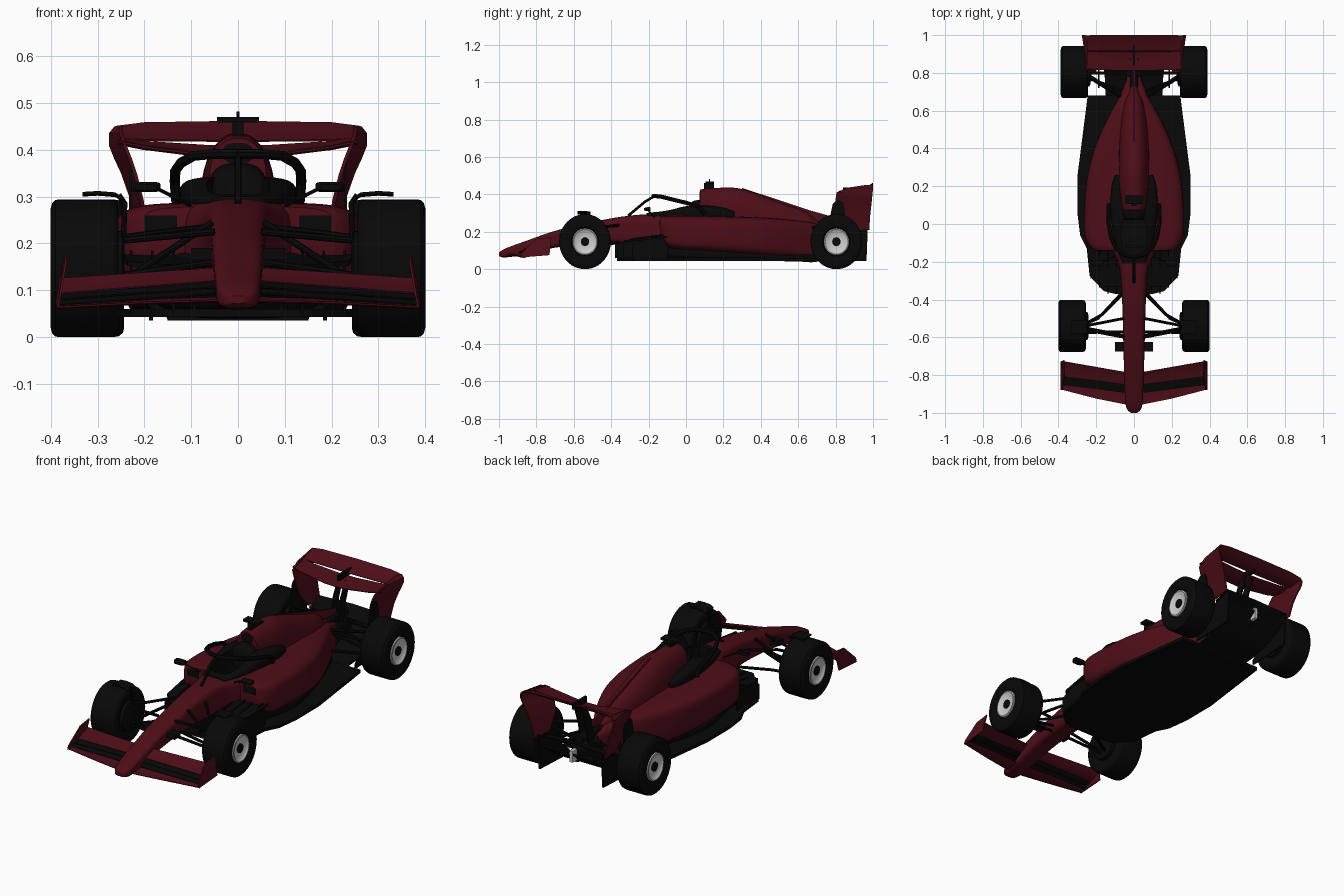
import bpy, bmesh, math
from mathutils import Vector

if "Cube" in bpy.data.objects:
    bpy.data.objects.remove(bpy.data.objects["Cube"])

def material(name, col):
    m = bpy.data.materials.new(name)
    m.diffuse_color = (*col, 1)
    m.use_nodes = True
    m.node_tree.nodes["Principled BSDF"].inputs["Base Color"].default_value = m.diffuse_color
    return m

RED = material("red_paint", (0.075, 0.004, 0.009))
BLACK = material("black_carbon", (0.0025, 0.0025, 0.0025))

# ---------- helpers ----------
def skin(name, rings, mat, mirror=False):
    """Bridge a list of closed rings and cap both ends."""
    bm = bmesh.new()
    vs = [[bm.verts.new(p) for p in r] for r in rings]
    n = len(vs[0])
    for a, b in zip(vs, vs[1:]):
        for i in range(n):
            bm.faces.new((a[i], a[(i + 1) % n], b[(i + 1) % n], b[i]))
    bm.faces.new(vs[0])
    bm.faces.new(vs[-1])
    bmesh.ops.recalc_face_normals(bm, faces=bm.faces)
    me = bpy.data.meshes.new(name)
    bm.to_mesh(me)
    bm.free()
    ob = bpy.data.objects.new(name, me)
    bpy.context.collection.objects.link(ob)
    if mat:
        me.materials.append(mat)
    if mirror:
        ob.modifiers.new("mirror", 'MIRROR')
    return ob

def smooth(secs, k=4):
    """Catmull-Rom resampling of section tuples."""
    out = []
    for i in range(len(secs) - 1):
        p = [Vector(secs[max(0, min(len(secs) - 1, i + j))]) for j in (-1, 0, 1, 2)]
        for s in range(k):
            t = s / k
            out.append(p[1] + 0.5 * t * (p[2] - p[0] + t * (2 * p[0] - 5 * p[1] + 4 * p[2] - p[3]
                       + t * (3 * (p[1] - p[2]) + p[3] - p[0]))))
    return out + [Vector(secs[-1])]

def loft(name, secs, mat, n=3.0, seg=36, x=0, mirror=False):
    """Superellipse body along y; section = (y, half width, z bottom, z top)."""
    rings = []
    for y, w, zb, zt in smooth([Vector(s) for s in secs]):
        ring = []
        for i in range(seg):
            a = 2 * math.pi * (i + .5) / seg
            c, s = math.cos(a), math.sin(a)
            ring.append((x + w * math.copysign(abs(c) ** (2 / n), c), y,
                         (zb + zt) / 2 + (zt - zb) / 2 * math.copysign(abs(s) ** (2 / n), s)))
        rings.append(ring)
    return skin(name, rings, mat, mirror)

def plate(name, pts, axis, a, b, mat, mirror=False):
    """Extruded outline: axis z takes (x, y) points, axis x takes (y, z)."""
    f = (lambda p, d: (p[0], p[1], d)) if axis == 'z' else (lambda p, d: (d, p[0], p[1]))
    return skin(name, [[f(p, d) for p in pts] for d in (a, b)], mat, mirror)

def box(name, x, y, z, mat, mirror=False):
    pts = [(x[0], y[0]), (x[1], y[0]), (x[1], y[1]), (x[0], y[1])]
    return plate(name, pts, 'z', z[0], z[1], mat, mirror)

def wing(name, secs, mat, th=.006, sag=.12):
    """Mirrored aerofoil; section = (x, lead y, lead z, trail y, trail z)."""
    rings = []
    for x, y0, z0, y1, z1 in secs:
        le, d = Vector((x, y0, z0)), Vector((0, y1 - y0, z1 - z0))
        nrm = Vector((0, -d.z, d.y)).normalized()
        def pt(t, s):
            h = th * math.sqrt(t) * (1 - t) * 1.3 + .001
            return le + d * t + nrm * (s * h - sag * d.length * 4 * t * (1 - t) * .5)
        rings.append([pt(t, 1) for t in (.01, .15, .4, .7, 1)] + [pt(t, -1) for t in (1, .7, .4, .15, .01)])
    return skin(name, rings, mat, True)

def rods(name, paths, r, mat=BLACK, mirror=True):
    cu = bpy.data.curves.new(name, 'CURVE')
    cu.dimensions, cu.bevel_depth, cu.bevel_resolution, cu.use_fill_caps = '3D', r, 2, True
    for s in ((1, -1) if mirror else (1,)):
        for path in paths:
            sp = cu.splines.new('POLY')
            sp.points.add(len(path) - 1)
            for p, c in zip(sp.points, path):
                p.co = (c[0] * s, c[1], c[2], 1)
    cu.materials.append(mat)
    ob = bpy.data.objects.new(name, cu)
    bpy.context.collection.objects.link(ob)

def lathe(name, prof, x, y, mat, seg=48):
    """Wheel part; profile = (inset from outer face, radius)."""
    ang = [2 * math.pi * i / seg for i in range(seg)]
    skin(name, [[(x - d, y + .94 * r * math.cos(a), .147 + r * math.sin(a)) for a in ang]
                for d, r in prof], mat, True)

# ---------- wheels ----------
for tag, x, y in (("front", .4, -.54), ("rear", .388, .804)):
    lathe(tag + "_tyre", [(.02, .07), (.005, .078), (0, .095), (0, .128), (.003, .139), (.01, .146), (.02, .147),
                          (.122, .147), (.134, .145), (.142, .138), (.145, .127), (.145, .1), (.135, .085)], x, y, BLACK)
    lathe(tag + "_rim", [(.04, .068), (.003, .072), (.001, .066), (.008, .058), (.012, .03)], x, y, None)
    lathe(tag + "_wheel_nut", [(.03, .024), (.006, .024), (.003, .016)], x, y, BLACK, 16)
    lathe(tag + "_brake_drum", [(.1, .08), (.152, .08), (.158, .065)], x, y, BLACK, 32)

# ---------- nose, tub, sidepods, engine cover ----------
tub = loft("nose_and_tub", [(-1, .015, .072, .088), (-.985, .034, .064, .1), (-.95, .045, .064, .117), (-.85, .05, .08, .153),
            (-.7, .055, .115, .205), (-.5, .06, .135, .252), (-.35, .066, .135, .28), (-.22, .08, .11, .293),
            (-.1, .125, .1, .293), (.1, .14, .1, .29), (.3, .12, .1, .285)], RED, 4)
pods = loft("sidepods", [(-.14, .205, .17, .278), (-.115, .237, .125, .285), (-.05, .262, .1, .287), (.1, .262, .09, .285),
            (.25, .248, .078, .282), (.4, .21, .068, .277), (.55, .145, .06, .265), (.68, .075, .055, .247),
            (.78, .035, .09, .215)], RED, 5)
loft("engine_cover", [(.075, .06, .27, .425), (.11, .066, .25, .432), (.2, .078, .17, .436), (.285, .08, .15, .432),
            (.4, .078, .13, .395), (.55, .07, .1, .34), (.65, .052, .1, .303), (.7, .035, .1, .26), (.8, .012, .12, .22)], RED, 2.1)
loft("airbox_inlet", [(.072, .034, .37, .415), (.09, .034, .37, .415)], BLACK, 2.3)
box("sidepod_inlet", (.13, .2), (-.143, -.13), (.225, .26), BLACK, True)
plate("centre_fin", [(.3, .4), (.3, .434), (.45, .385), (.66, .315), (.82, .27), (.82, .2), (.6, .25)], 'x', -.004, .004, RED)
loft("gearbox", [(.6, .06, .07, .22), (.75, .045, .08, .21), (.93, .025, .12, .19)], BLACK, 3)
lathe_ang = [2 * math.pi * i / 16 for i in range(16)]
skin("exhaust", [[(.022 * math.cos(a), y, .225 + .022 * math.sin(a)) for a in lathe_ang] for y in (.72, .9)], BLACK)
box("tail_light", (-.009, .009), (.93, .965), (.13, .19), None)

# ---------- cockpit ----------
surround = loft("cockpit_surround", [(-.21, .06, .25, .3), (-.1, .1, .25, .315), (0, .118, .25, .338), (.1, .125, .25, .342),
            (.2, .118, .25, .33), (.26, .1, .25, .31)], BLACK, 4)
ring = [(.068 * math.copysign(abs(math.cos(a)) ** .6, math.cos(a)), -.06 + .115 * math.sin(a)) for a in lathe_ang]
cutter = plate("cockpit_cutter", ring, 'z', .17, .5, BLACK)
cutter.hide_render = True
for ob in (tub, pods, surround):
    b = ob.modifiers.new("opening", 'BOOLEAN')
    b.operation, b.object, b.material_mode = 'DIFFERENCE', cutter, 'TRANSFER'
loft("headrest", [(.02, .05, .25, .345), (.04, .064, .25, .365), (.1, .06, .25, .375)], BLACK, 2.6)
box("steering_wheel", (-.045, .045), (-.125, -.11), (.235, .285), BLACK)
rods("halo_ring", [[(.132, .1, .29), (.135, .075, .332), (.134, 0, .355), (.122, -.07, .372), (.095, -.13, .387),
                    (.05, -.165, .391), (0, -.175, .391)]], .011)
rods("halo_pillar", [[(0, -.17, .39), (0, -.22, .36), (0, -.31, .285)]], .007, mirror=False)
loft("mirror", [(-.225, .022, .314, .326), (-.21, .031, .31, .331), (-.19, .031, .31, .331)], BLACK, 5, 20, .197, True)
rods("mirror_stalk", [[(.1, -.17, .28), (.17, -.205, .316)]], .004)
box("camera_mast", (-.012, .012), (.095, .15), (.42, .462), BLACK)
box("camera_bar", (-.045, .045), (.105, .15), (.458, .47), BLACK)
rods("antenna", [[(0, .125, .46), (0, .125, .482)]], .003, mirror=False)

# ---------- floor, fences, diffuser ----------
half = [(.1, -.37), (.16, -.355), (.235, -.275), (.25, -.13), (.285, -.06), (.3, .06), (.3, .25), (.245, .68)]
plate("floor", half + [(-x, y) for x, y in reversed(half)], 'z', .043, .06, BLACK)
loft("underbody", [(-.1, .2, .05, .17), (.1, .235, .05, .11), (.3, .21, .05, .1), (.6, .11, .04, .09), (.72, .05, .04, .1)], BLACK, 5)
for i, x in enumerate((.09, .135, .18, .225)):
    y0 = -.37 + max(0, x - .15) * 1.1
    plate("floor_fence_%d" % i, [(y0, .05), (-.1, .05), (-.1, .19), (y0 + .08, .165), (y0, .13)], 'x', x, x + .006, BLACK, True)
half = [(.07, -.33), (.16, -.33), (.236, -.26), (.25, -.1), (.07, -.1)]
skin("floor_throat", [[(x, y, z + .1 * (y + .33)) for x, y in half] for z in (.145, .155)], BLACK, True)
loft("tub_lower", [(-.38, .04, .06, .16), (-.25, .08, .05, .17), (-.08, .2, .05, .19), (0, .22, .05, .15)], BLACK, 4)
skin("diffuser", [[(s * w, y, z + dz) for s, dz in ((-1, 0), (1, 0), (1, .012), (-1, .012))]
                  for y, w, z in ((.66, .15, .035), (.78, .155, .05), (.88, .17, .1), (.96, .18, .165))], BLACK)
plate("diffuser_fence", [(.72, .035), (.965, .045), (.972, .22), (.88, .2), (.72, .06)], 'x', .182, .19, BLACK, True)

# ---------- front wing ----------
wing("front_wing_main", [(0, -.965, .08, -.88, .086), (.2, -.925, .074, -.86, .08), (.383, -.877, .064, -.845, .068)], RED, .005)
wing("front_flap_lower", [(.05, -.893, .092, -.86, .102), (.383, -.852, .068, -.825, .078)], BLACK, .004)
wing("front_flap_middle", [(.05, -.868, .106, -.832, .118), (.383, -.832, .08, -.797, .092)], BLACK, .004)
wing("front_flap_upper", [(.04, -.848, .12, -.785, .148), (.383, -.805, .093, -.725, .125)], RED, .005)
skin("front_wing_endplate", [[(x + dx, y, z) for x, y, z in ((.388, -.88, .063), (.39, -.73, .075), (.372, -.72, .172),
            (.37, -.8, .163), (.383, -.88, .085))] for dx in (-.005, 0)], RED, True)
box("nose_camera_pod", (.05, .1), (-.675, -.625), (.165, .19), BLACK, True)

# ---------- rear wing ----------
wing("rear_wing_main", [(0, .812, .385, .912, .408), (.06, .812, .387, .912, .409), (.2, .815, .406, .912, .418), (.255, .82, .418, .915, .427)], RED, .01)
wing("rear_wing_flap", [(0, .916, .418, 1.0, .461), (.2, .916, .42, 1.0, .458), (.262, .918, .424, .998, .45)], RED, .007)
ends = [(.45, .25, .96, .26, 1), (.435, .25, .86, .272, 1), (.41, .242, .805, .272, .998), (.38, .23, .8, .26, .995),
        (.35, .22, .8, .246, .992), (.29, .205, .805, .225, .985), (.21, .195, .87, .207, .98)]
skin("rear_wing_endplate", [[(xf - .004, yf, z), (xr - .004, yr, z), (xr + .004, yr, z), (xf + .004, yf, z)]
                            for z, xf, yf, xr, yr in ends], RED, True)
wing("beam_wing", [(0, .88, .2, .965, .235), (.2, .88, .195, .97, .225)], BLACK)
plate("rear_wing_pillar", [(.8, .18), (.85, .18), (.875, .3), (.91, .4), (.87, .4), (.83, .32)], 'x', .018, .024, BLACK, True)
box("flap_actuator", (-.006, .006), (.84, .95), (.405, .436), BLACK)

# ---------- suspension ----------
rods("front_suspension", [[(.26, -.56, .205), (.05, -.6, .225)], [(.26, -.53, .21), (.19, -.5, .22), (.06, -.36, .235)],
     [(.26, -.55, .1), (.05, -.59, .14)], [(.26, -.53, .1), (.17, -.48, .115), (.05, -.36, .145)],
     [(.26, -.54, .11), (.055, -.5, .245)], [(.26, -.575, .13), (.05, -.57, .16)]], .0075)
rods("rear_suspension", [[(.26, .8, .215), (.04, .66, .225)], [(.26, .81, .215), (.04, .86, .2)],
     [(.26, .79, .1), (.05, .66, .12)], [(.26, .81, .1), (.03, .87, .13)], [(.26, .8, .147), (.03, .8, .15)],
     [(.26, .78, .11), (.05, .7, .2)]], .008)
# ---------- wheel winglets ----------
rods("wheel_winglet_support", [[(.245, -.545, .2), (.242, -.545, .285), (.255, -.545, .304)]], .006)
skin("front_wheel_winglet", [[(x, y, z + dz) for y, dz in ((-.58, 0), (-.51, -.004), (-.51, .003), (-.58, .006))]
                             for x, z in ((.245, .292), (.262, .303), (.3, .306), (.332, .304))], BLACK, True)
plate("rear_wheel_winglet", [(.755, .1), (.86, .1), (.85, .3), (.84, .365), (.815, .378), (.785, .35), (.77, .28)],
      'x', .226, .233, BLACK, True)

# ---------- apply modifiers and shade ----------
bpy.ops.object.select_all(action='DESELECT')
for ob in bpy.context.scene.objects:
    if ob != cutter:
        ob.select_set(True)
bpy.context.view_layer.objects.active = tub
bpy.ops.object.convert(target='MESH')
bpy.ops.object.shade_smooth_by_angle(angle=math.radians(35))
bpy.data.objects.remove(cutter)
